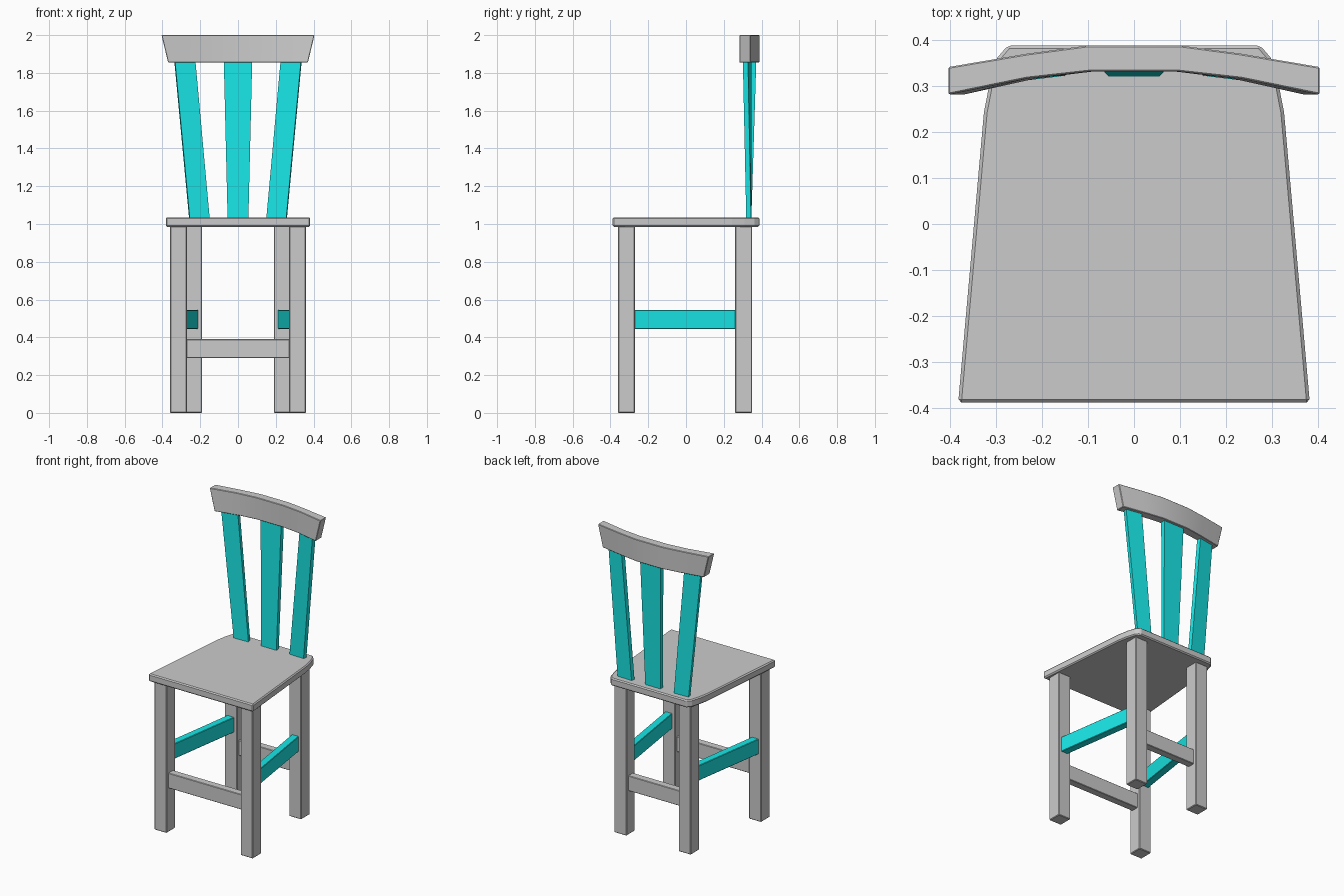
import bpy, bmesh, math

if "Cube" in bpy.data.objects:
    bpy.data.objects.remove(bpy.data.objects["Cube"])

teal = bpy.data.materials.new("teal_paint")
teal.diffuse_color = (0.01, 0.8, 0.8, 1)
teal.use_nodes = True
teal.node_tree.nodes["Principled BSDF"].inputs["Base Color"].default_value = teal.diffuse_color


def loft(name, bottom, top, bevel=0.0, mat=None, smooth=False):
    """Solid between two matching rings of 3D points."""
    bm = bmesh.new()
    a = [bm.verts.new(p) for p in bottom]
    b = [bm.verts.new(p) for p in top]
    n = len(a)
    bm.faces.new(a[::-1])
    bm.faces.new(b)
    for i in range(n):
        j = (i + 1) % n
        bm.faces.new((a[i], a[j], b[j], b[i]))
    bmesh.ops.recalc_face_normals(bm, faces=bm.faces[:])
    if bevel:
        sharp = [e for e in bm.edges if e.calc_face_angle(0) > math.radians(30)]
        bmesh.ops.bevel(bm, geom=sharp, offset=bevel, segments=1, affect='EDGES')
    me = bpy.data.meshes.new(name)
    bm.to_mesh(me)
    bm.free()
    ob = bpy.data.objects.new(name, me)
    bpy.context.collection.objects.link(ob)
    if mat:
        me.materials.append(mat)
    if smooth:
        bpy.ops.object.select_all(action='DESELECT')
        ob.select_set(True)
        bpy.context.view_layer.objects.active = ob
        bpy.ops.object.shade_smooth_by_angle(angle=math.radians(25))
    return ob


def ring(pts, z):
    return [(x, y, z) for x, y in pts]


def bar(name, pts, z0, z1, bevel=0.004, mat=None):
    return loft(name, ring(pts, z0), ring(pts, z1), bevel, mat)


def rect(x0, x1, y0, y1):
    return [(x0, y0), (x1, y0), (x1, y1), (x0, y1)]


# Seat: tapered outline with clipped back corners
half = [(0.383, -0.389), (0.327, 0.243), (0.314, 0.31), (0.298, 0.362), (0.275, 0.389)]
outline = half + [(-x, y) for x, y in half[::-1]]
bar("seat", outline, 0.985, 1.035, 0.007)

for s, side in ((1, "right"), (-1, "left")):
    # Legs
    bar(f"front_leg_{side}", rect(s * 0.27, s * 0.36, -0.36, -0.27), 0, 0.987)
    bar(f"back_leg_{side}", rect(s * 0.19, s * 0.28, 0.26, 0.35), 0, 0.987)
    # Slanted side stretchers
    bar(f"side_stretcher_{side}",
        [(s * 0.291, -0.273), (s * 0.341, -0.273), (s * 0.261, 0.263), (s * 0.211, 0.263)],
        0.445, 0.545, 0.003, teal)
    # Outer back slats, fanning outward and turned to follow the top rail
    loft(f"back_slat_{side}",
         [(s * 0.150, 0.323, 1.03), (s * 0.255, 0.319, 1.03),
          (s * 0.259, 0.344, 1.03), (s * 0.154, 0.348, 1.03)],
         [(s * 0.225, 0.320, 1.86), (s * 0.333, 0.301, 1.86),
          (s * 0.337, 0.328, 1.86), (s * 0.229, 0.347, 1.86)], 0, teal)

# Centre back slat, leaning back and widening
loft("back_slat_centre", ring(rect(-0.055, 0.055, 0.321, 0.346), 1.03),
     ring(rect(-0.075, 0.075, 0.343, 0.372), 1.86), 0, teal)

# Front and back stretchers
bar("front_stretcher", rect(-0.273, 0.273, -0.34, -0.29), 0.29, 0.39, 0.003)
bar("back_stretcher", rect(-0.193, 0.193, 0.28, 0.33), 0.29, 0.39, 0.003)

# Curved top rail, narrower at its lower edge
front = [(0.405, 0.282), (0.234, 0.317), (0.1, 0.332)]
back = [(0.1, 0.389), (0.234, 0.371), (0.405, 0.342)]
rail = ([(-x, y) for x, y in front] + front[::-1]
        + back[::-1] + [(-x, y) for x, y in back])
loft("top_rail", [(x * 0.914, y, 1.855) for x, y in rail],
     ring(rail, 2.0), 0.003, smooth=True)
